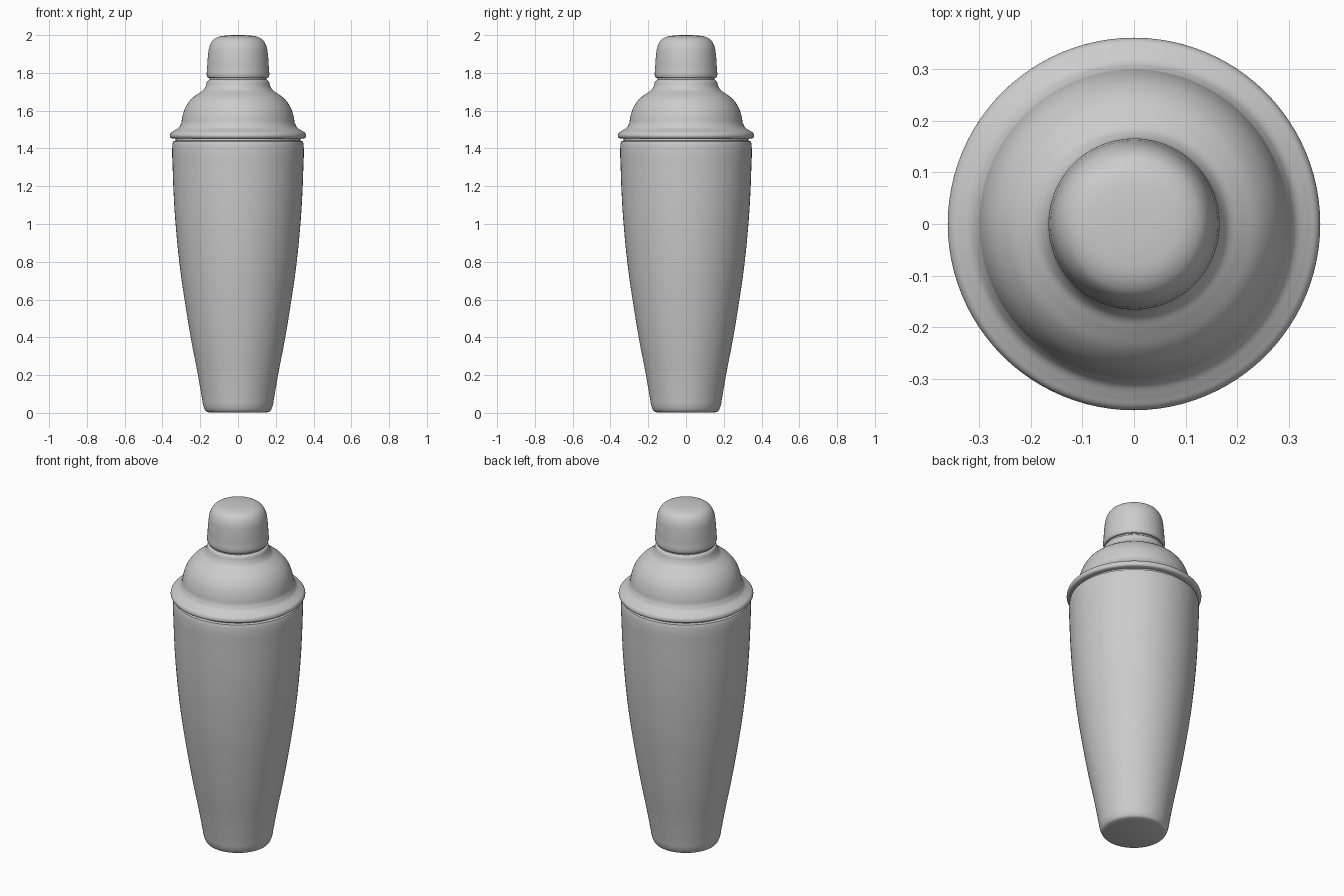
import bpy, bmesh, math
from mathutils import Vector

if "Cube" in bpy.data.objects:
    bpy.data.objects.remove(bpy.data.objects["Cube"])

SEGMENTS = 96


def smooth_curve(pts, steps=5):
    """Centripetal-style smooth curve through (radius, z) points."""
    p = [Vector(q) for q in pts]
    if len(p) < 3:
        return p
    p = [2 * p[0] - p[1]] + p + [2 * p[-1] - p[-2]]
    out = []
    for a, b, c, d in zip(p, p[1:], p[2:], p[3:]):
        h = (c - b).length
        m0 = ((b - a) / (b - a).length * h + (c - b)) / 2
        m1 = ((c - b) + (d - c) / (d - c).length * h) / 2
        for i in range(steps):
            t = i / steps
            out.append((2*t**3 - 3*t**2 + 1) * b + (t**3 - 2*t**2 + t) * m0
                       + (3*t**2 - 2*t**3) * c + (t**3 - t**2) * m1)
    out.append(p[-2])
    return out


def lathe(name, *sections):
    """Revolve smooth sections; corners stay crisp where sections meet."""
    prof = []
    for s in sections:
        for q in smooth_curve(s):
            if not prof or (q - prof[-1]).length > 1e-5:
                prof.append(q)
    bm = bmesh.new()
    vs = [bm.verts.new((max(r, 0), 0, z)) for r, z in prof]
    edges = [bm.edges.new(e) for e in zip(vs, vs[1:])]
    bmesh.ops.spin(bm, geom=vs + edges, cent=(0, 0, 0), axis=(0, 0, 1),
                   angle=math.tau, steps=SEGMENTS, use_merge=True)
    bmesh.ops.remove_doubles(bm, verts=bm.verts, dist=1e-5)
    bmesh.ops.recalc_face_normals(bm, faces=bm.faces)
    mesh = bpy.data.meshes.new(name)
    bm.to_mesh(mesh)
    bm.free()
    obj = bpy.data.objects.new(name, mesh)
    bpy.context.collection.objects.link(obj)
    bpy.context.view_layer.objects.active = obj
    obj.select_set(True)
    bpy.ops.object.shade_smooth_by_angle(angle=math.radians(40))
    obj.select_set(False)


# Tapered tumbler body with softly rounded foot
lathe("body",
      [(0, 0.003), (0.155, 0.003)],
      [(0.155, 0.003), (0.17, 0.009), (0.182, 0.032), (0.191, 0.08),
       (0.212, 0.2), (0.243, 0.36), (0.28, 0.58), (0.311, 0.8),
       (0.335, 1.06), (0.346, 1.3), (0.347, 1.42), (0.343, 1.438)],
      [(0.343, 1.438), (0.33, 1.442)],
      [(0.33, 1.442), (0.33, 1.46)],
      [(0.33, 1.46), (0, 1.46)])

# Domed strainer lid with flared rim and neck
lathe("lid",
      [(0, 1.452), (0.345, 1.452)],
      [(0.345, 1.452), (0.356, 1.456), (0.361, 1.466), (0.356, 1.482),
       (0.338, 1.494), (0.314, 1.51), (0.300, 1.535)],
      [(0.300, 1.535), (0.293, 1.575), (0.276, 1.622), (0.245, 1.664),
       (0.208, 1.692), (0.183, 1.71), (0.17, 1.732), (0.162, 1.756),
       (0.152, 1.764)],
      [(0.152, 1.764), (0.15, 1.785)],
      [(0.15, 1.785), (0, 1.785)])

# Rounded cap
lathe("cap",
      [(0, 1.772), (0.157, 1.772)],
      [(0.157, 1.772), (0.163, 1.778), (0.163, 1.83), (0.159, 1.89),
       (0.151, 1.94), (0.134, 1.972), (0.106, 1.99), (0.06, 1.998),
       (0, 2.0)])
